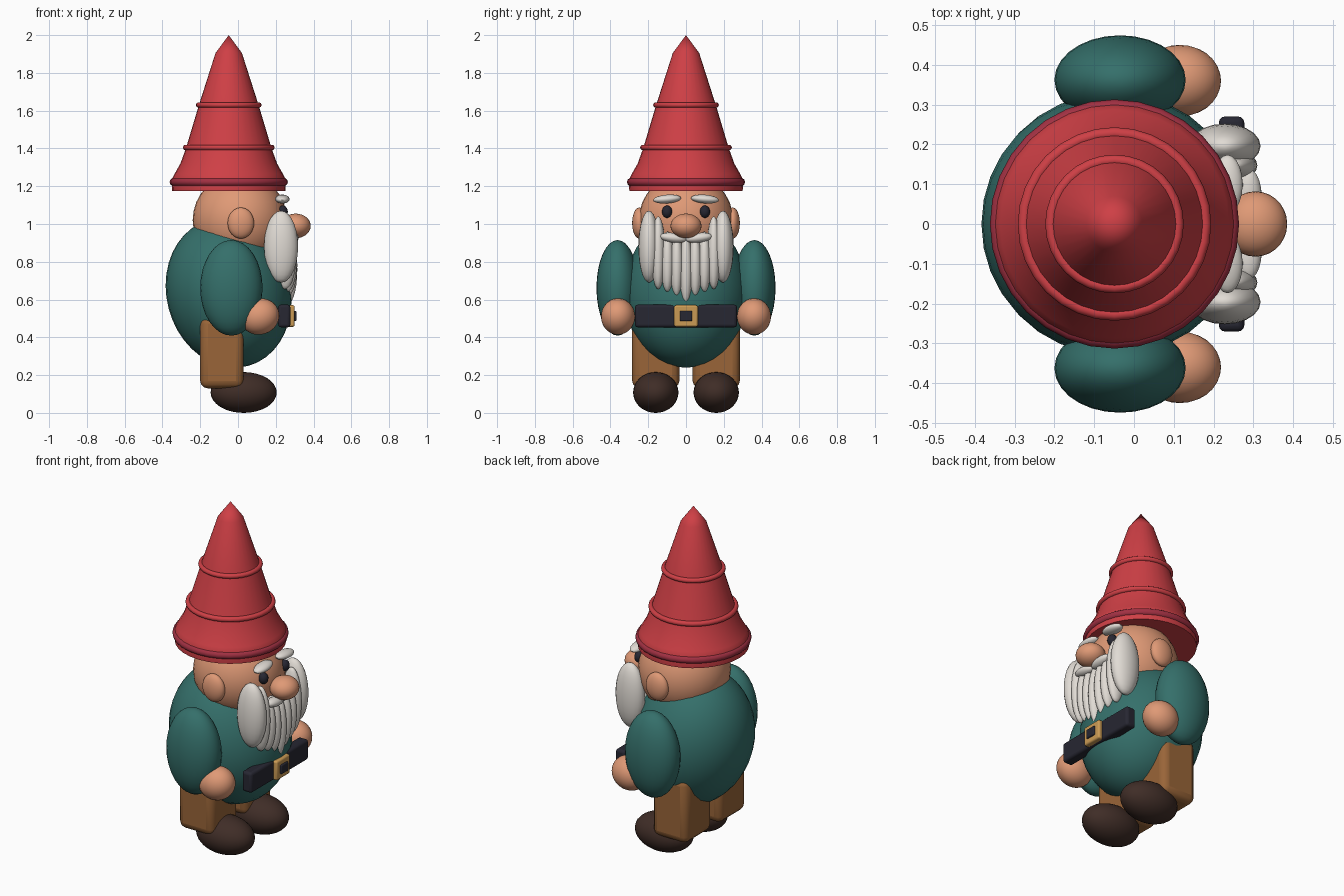
import bpy, math

if "Cube" in bpy.data.objects:
    bpy.data.objects.remove(bpy.data.objects["Cube"])

def mat(name, r, g, b):
    m = bpy.data.materials.new(name)
    m.diffuse_color = (r, g, b, 1)
    m.use_nodes = True
    m.node_tree.nodes["Principled BSDF"].inputs["Base Color"].default_value = m.diffuse_color
    return m

RED = mat("hat_red", .62, .05, .06)
CRIMSON = mat("brim_red", .36, .03, .055)
TEAL = mat("coat_teal", .035, .16, .145)
SKIN = mat("skin", .74, .32, .18)
WHITE = mat("hair_white", .75, .71, .66)
BROWN = mat("trousers_brown", .32, .13, .04)
BOOT = mat("boot_brown", .05, .026, .02)
DARK = mat("dark", .02, .02, .032)
GOLD = mat("gold", .6, .33, .09)

def finish(name, material, angle=40):
    ob = bpy.context.object
    ob.name = name
    ob.data.materials.append(material)
    bpy.ops.object.shade_smooth_by_angle(angle=math.radians(angle))
    return ob

def ball(name, loc, radii, material, rot=(0, 0, 0), seg=28, rings=16):
    bpy.ops.mesh.primitive_uv_sphere_add(segments=seg, ring_count=rings, radius=1,
                                         location=loc, rotation=rot)
    bpy.context.object.scale = radii
    bpy.ops.object.transform_apply(location=False, rotation=False, scale=True)
    return finish(name, material)

def box(name, loc, half, material, bevel, segments=3):
    bpy.ops.mesh.primitive_cube_add(size=2, location=loc)
    ob = bpy.context.object
    ob.scale = half
    bpy.ops.object.transform_apply(location=False, rotation=False, scale=True)
    mod = ob.modifiers.new("bevel", 'BEVEL')
    mod.width, mod.segments = bevel, segments
    return finish(name, material)

def ring(name, z, radius, tube, material):
    bpy.ops.mesh.primitive_torus_add(major_radius=radius, minor_radius=tube, major_segments=32,
                                     minor_segments=10, location=(HAT_X, 0, z))
    return finish(name, material)

# Body and head
ball("body", (-.05, 0, .635), (.328, .33, .40), TEAL, (0, math.radians(-15), 0), 32, 20)
ball("head", (.01, 0, 1.02), (.25, .25, .25), SKIN, seg=32)
ball("nose", (.305, 0, .99), (.08, .082, .065), SKIN)

# Paired parts, gnome looks along +x
for s, side in ((1, "left"), (-1, "right")):
    ball(side + "_boot", (.03, s * .16, .108), (.175, .12, .108), BOOT)
    box(side + "_leg", (-.085, s * .16, .32), (.115, .125, .19), BROWN, .04)
    ball(side + "_arm", (-.035, s * .362, .662), (.165, .112, .253), TEAL)
    ball(side + "_hand", (.115, s * .36, .51), (.105, .09, .095), SKIN, (0, -.35, 0))
    ball(side + "_ear", (.015, s * .248, 1.005), (.07, .037, .082), SKIN)
    ball(side + "_eye", (.237, s * .1, 1.065), (.027, .027, .033), DARK, seg=16, rings=10)
    ball(side + "_eyebrow", (.235, s * .1, 1.132), (.038, .074, .023), WHITE, (-s * .08, 0, 0), 20, 12)
    ball(side + "_moustache", (.287, s * .068, .927), (.034, .072, .026), WHITE, (s * .12, 0, 0), 20, 12)

# Beard locks from the middle outwards: x, bottom z, top z, radius in x, radius in y
locks = [(.262, .575, .94, .052, .036), (.26, .615, .95, .054, .036),
         (.258, .64, .96, .054, .036), (.25, .655, 1.04, .06, .038),
         (.228, .69, 1.07, .09, .056)]
for i, (x, lo, hi, rx, ry) in enumerate(locks):
    for s in ((1, -1) if i else (1,)):
        ball("beard_lock", (x, s * .049 * i, (lo + hi) / 2), (rx, ry, (hi - lo) / 2), WHITE, seg=20, rings=14)

# Belt with buckle
box("belt", (.245, 0, .513), (.032, .27, .06), DARK, .015)
box("buckle", (.278, 0, .513), (.022, .063, .057), GOLD, .01)
box("buckle_centre", (.29, 0, .513), (.02, .033, .027), DARK, .006)

# Hat turned from a profile, with raised rings
HAT_X = -.049
profile = [(0, 1.175), (.3, 1.175), (.303, 1.235), (.287, 1.265), (.256, 1.32), (.227, 1.4),
           (.158, 1.63), (.07, 1.905), (0, 2.0)]
N = 32
verts, faces = [(0, 0, profile[0][1])], []
for r, z in profile[1:-1]:
    verts += [(r * math.cos(2 * math.pi * k / N), r * math.sin(2 * math.pi * k / N), z) for k in range(N)]
verts.append((0, 0, profile[-1][1]))
rows = len(profile) - 2
for k in range(N):
    n = (k + 1) % N
    faces.append((0, 1 + n, 1 + k))
    for j in range(rows - 1):
        a, b = 1 + j * N, 1 + (j + 1) * N
        faces.append((a + k, a + n, b + n, b + k))
    top = 1 + (rows - 1) * N
    faces.append((top + k, top + n, len(verts) - 1))
me = bpy.data.meshes.new("hat")
me.from_pydata(verts, [], faces)
hat = bpy.data.objects.new("hat", me)
hat.location.x = HAT_X
bpy.context.collection.objects.link(hat)
bpy.ops.object.select_all(action='DESELECT')
hat.select_set(True)
bpy.context.view_layer.objects.active = hat
finish("hat", RED)
ring("hat_brim", 1.222, .291, .022, CRIMSON)
ring("hat_lower_ring", 1.405, .228, .015, RED)
ring("hat_upper_ring", 1.63, .16, .014, RED)
